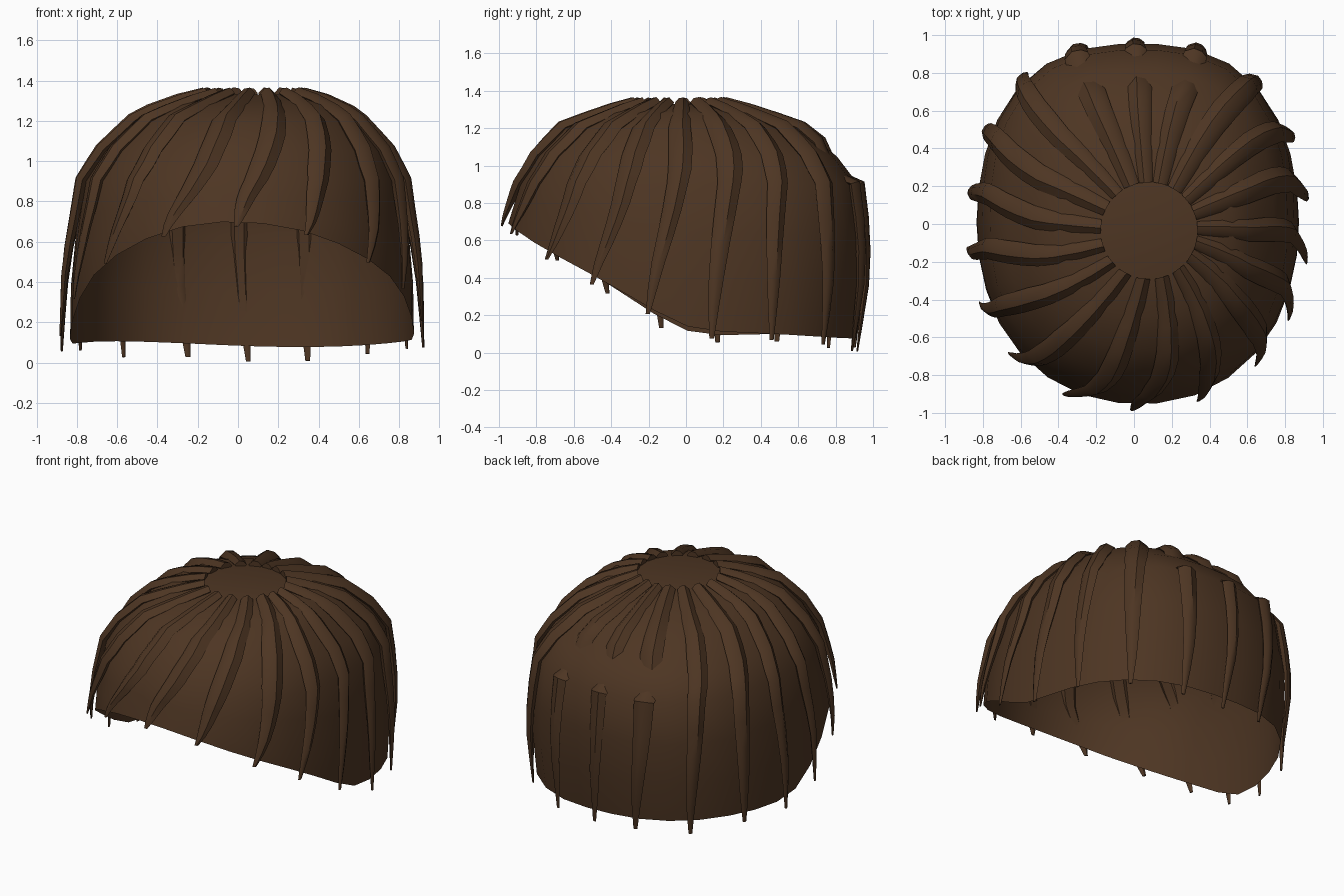
import bpy, bmesh, math, random
from mathutils import Vector

if "Cube" in bpy.data.objects:
    bpy.data.objects.remove(bpy.data.objects["Cube"])

random.seed(4)
hair = bpy.data.materials.new("dark_brown")
hair.diffuse_color = (0.075, 0.036, 0.0165, 1)
hair.use_nodes = True
hair.node_tree.nodes["Principled BSDF"].inputs["Base Color"].default_value = hair.diffuse_color


def interp(table, v):
    """Piecewise linear lookup in a sorted list of (key, value)."""
    if v <= table[0][0]:
        return table[0][1]
    for (a, p), (b, q) in zip(table, table[1:]):
        if v <= b:
            return p + (q - p) * (v - a) / (b - a)
    return table[-1][1]


# Radius factor, crown radius and centre drift by height; rim height by depth
RADIUS = [(0.0, 0.965), (0.1, 0.975), (0.45, 1.0), (0.65, 0.99), (0.9, 0.95),
          (1.05, 0.85), (1.2, 0.68), (1.33, 0.3)]
CROWN = [(1.2, 0.62), (1.28, 0.46), (1.33, 0.255)]
SHIFT_X = [(0.5, 0.02), (0.9, 0.025), (1.2, 0.045), (1.33, 0.08)]
SHIFT_Y = [(0.5, 0.01), (0.9, 0.02), (1.05, 0.0), (1.2, -0.025), (1.33, -0.035)]
RIM = [(-0.95, 0.69), (-0.8, 0.595), (-0.5, 0.425), (-0.2, 0.24),
       (-0.07, 0.14), (0.2, 0.095), (1.0, 0.09)]
TOP_ROWS = [1.33, 1.28, 1.2, 1.05, 0.9]


def ramp(high, low, z):
    """0 above high, 1 below low."""
    return min(max((high - z) / (high - low), 0), 1)


def base(a):
    """Plan outline radius: a rounded box, squarer at the back."""
    c, s = abs(math.cos(a)), abs(math.sin(a))
    n = 2.35 + 0.2 * math.sin(a)
    return ((c / 0.83) ** n + (s / 0.95) ** n) ** (-1 / n)


def surf(a, z):
    front, back = max(0, -math.sin(a)), max(0, math.sin(a))
    r = interp(RADIUS, z) * base(a)
    r += 0.045 * math.cos(a) ** 4 * ramp(0.7, 0.1, z)    # side flare
    r += 0.035 * front ** 3 * ramp(0.95, 0.7, z)         # fringe kicks forward
    r -= 0.025 * back ** 2 * ramp(0.4, 0.05, z)          # nape tucks in
    if z > 1.2:                                          # round crown
        w = min((z - 1.2) / 0.08, 1)
        r = r * (1 - w) + w * interp(CROWN, z)
    return Vector((interp(SHIFT_X, z) + r * math.cos(a),
                   interp(SHIFT_Y, z) + r * math.sin(a), z))


def rim_z(a):
    return interp(RIM, base(a) * math.sin(a)) + 0.014 * math.sin(3 * a + 1)


def normal(a, z):
    du = surf(a + 0.05, z) - surf(a - 0.05, z)
    dv = surf(a, z + 0.03) - surf(a, z - 0.03)
    return du.cross(dv).normalized()


def finish(name, bm, angle):
    mesh = bpy.data.meshes.new(name)
    bm.to_mesh(mesh)
    bm.free()
    mesh.materials.append(hair)
    ob = bpy.data.objects.new(name, mesh)
    bpy.context.collection.objects.link(ob)
    bpy.ops.object.select_all(action='DESELECT')
    ob.select_set(True)
    bpy.context.view_layer.objects.active = ob
    bpy.ops.object.shade_smooth_by_angle(angle=math.radians(angle))
    return ob


# Hair cap: open dome with a rim that rises at the front
SEG = 30
bm = bmesh.new()
rows = []
for j in range(8):
    ring = []
    for i in range(SEG):
        a = math.tau * i / SEG
        z = TOP_ROWS[j] if j < 5 else 0.9 + (rim_z(a) - 0.9) * (j - 4) / 3
        ring.append(bm.verts.new(surf(a, z)))
    rows.append(ring)
crown = bm.verts.new((0.08, -0.035, 1.325))
for i in range(SEG):
    k = (i + 1) % SEG
    bm.faces.new((crown, rows[0][i], rows[0][k]))
    for upper, lower in zip(rows, rows[1:]):
        bm.faces.new((upper[i], lower[i], lower[k], upper[k]))
finish("hair_cap", bm, 40)

# Strands: tapered locks swirling from the crown down past the rim
WIDTH = [(0, 0.038), (0.12, 0.05), (0.3, 0.068), (0.5, 0.066),
         (0.7, 0.052), (0.88, 0.034), (1, 0.012)]
COUNT = 18


def strand(index):
    end = math.radians(-92 + 360 / COUNT * index + random.uniform(-1, 1))
    back, front = max(0, math.sin(end)), max(0, -math.sin(end))
    swirl = math.radians(11 + 7 * front - 6 * back + 4 * math.cos(end))
    tip = rim_z(end) - random.uniform(0.025, 0.045) - 0.04 * (back > 0.75)
    levels = [1.335, 1.3, 1.25, 1.2, 1.12, 1.05, 0.97, 0.9]
    levels += [0.9 + (tip - 0.9) * k / 5 for k in range(1, 6)]
    size = random.uniform(0.9, 1.1)
    bm = bmesh.new()
    rings = []
    for k, z in enumerate(levels):
        t = k / (len(levels) - 1)
        a = end + swirl * (1 - t) + 0.02 * math.sin(7 * t + index)
        n = normal(a, min(z, 1.28))
        if z > 1.29:
            n = Vector((0, 0, 1))
        side = (surf(a + 0.05, z) - surf(a - 0.05, z)).normalized()
        w = interp(WIDTH, t) * size
        h = 0.42 * w + 0.012 * (1 - t)
        lift = 0.003 + t ** 2 * (0.05 * math.cos(end) ** 2 + 0.025 * front + 0.01 * back)
        if back > 0.85 and 0.92 < z < 1.1:      # locks sink into the cap at the back
            lift = -0.05
        c = surf(a, z) + n * lift
        shape = [(-1, 0), (-0.5, -0.9), (0.5, -0.9), (1, 0), (0.25, 1), (-0.5, 0.8)]
        rings.append([bm.verts.new(c + side * (w * u) + n * (h * v)) for u, v in shape])
    for p, q in zip(rings, rings[1:]):
        for i in range(6):
            k = (i + 1) % 6
            bm.faces.new((p[i], q[i], q[k], p[k]))
    bm.faces.new(rings[0])
    bm.faces.new(rings[-1][::-1])
    bmesh.ops.recalc_face_normals(bm, faces=bm.faces)
    finish(f"hair_strand_{index + 1}", bm, 40)


for s in range(COUNT):
    strand(s)
